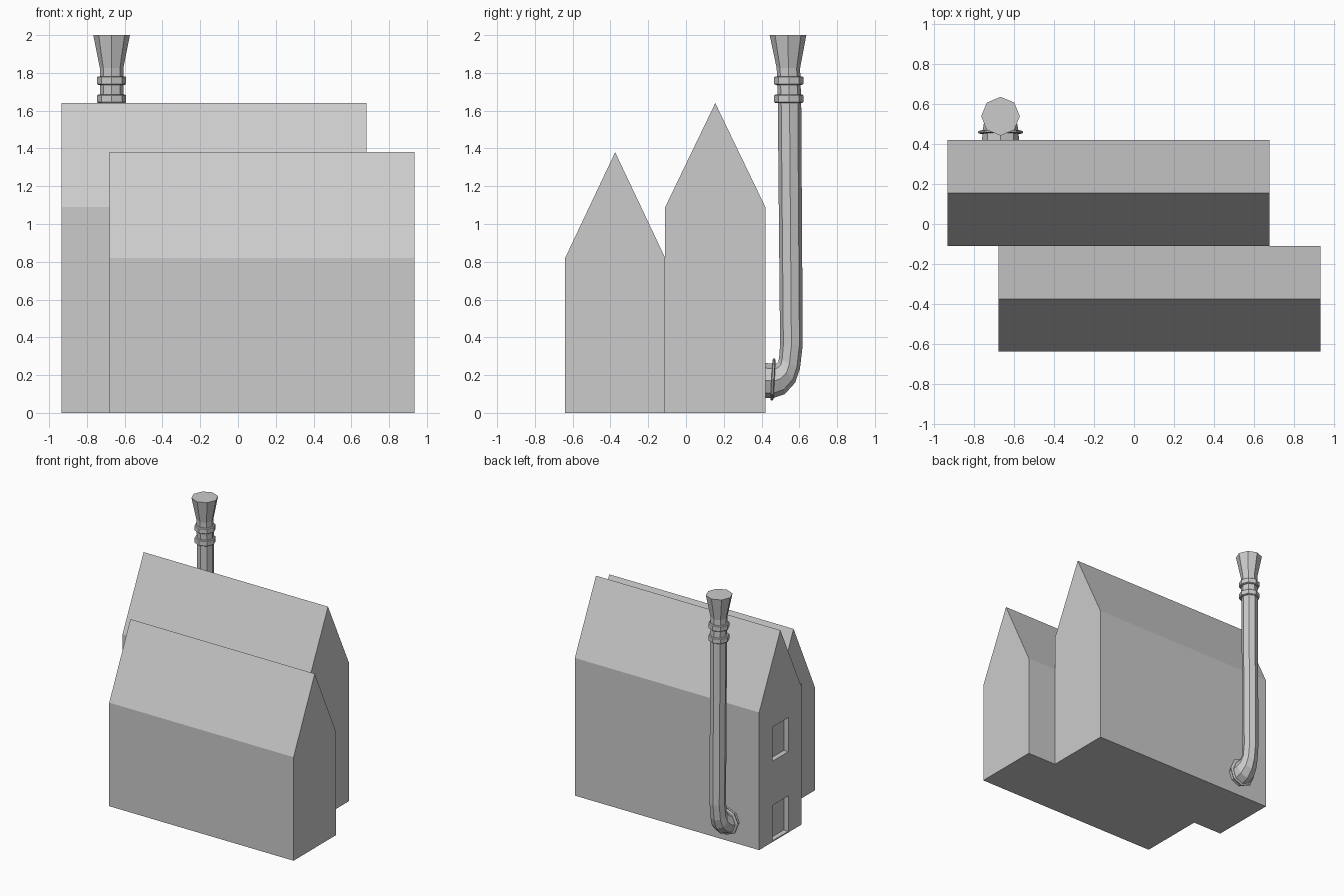
import bpy
import bmesh
from math import sin, cos, pi, radians

if "Cube" in bpy.data.objects:
    bpy.data.objects.remove(bpy.data.objects["Cube"])


def new_object(name, bm):
    bmesh.ops.recalc_face_normals(bm, faces=bm.faces)
    mesh = bpy.data.meshes.new(name)
    bm.to_mesh(mesh)
    bm.free()
    ob = bpy.data.objects.new(name, mesh)
    bpy.context.collection.objects.link(ob)
    return ob


def house(name, x0, x1, y0, y1, eaves, ridge):
    """Gabled block: pentagon profile extruded along x."""
    bm = bmesh.new()
    profile = [(y0, 0), (y1, 0), (y1, eaves), ((y0 + y1) / 2, ridge), (y0, eaves)]
    face = bm.faces.new([bm.verts.new((x0, y, z)) for y, z in profile])
    ext = bmesh.ops.extrude_face_region(bm, geom=[face])["geom"]
    verts = [v for v in ext if isinstance(v, bmesh.types.BMVert)]
    bmesh.ops.translate(bm, verts=verts, vec=(x1 - x0, 0, 0))
    # extruding may drop the source face, so close the gable if open
    bmesh.ops.holes_fill(bm, edges=[e for e in bm.edges if e.is_boundary])
    return new_object(name, bm)


def recess(ob, x, y, z0, z1, width=0.2, depth=0.04):
    """Cut a shallow rectangular opening into the left gable wall."""
    bm = bmesh.new()
    bmesh.ops.create_cube(bm, size=1)
    bmesh.ops.scale(bm, verts=bm.verts, vec=(2 * depth, width, z1 - z0))
    bmesh.ops.translate(bm, verts=bm.verts, vec=(x, y, (z0 + z1) / 2))
    cutter = new_object("opening_cutter", bm)
    cutter.hide_render = True
    mod = ob.modifiers.new("opening", "BOOLEAN")
    mod.operation = "DIFFERENCE"
    mod.solver = "EXACT"
    mod.object = cutter
    bpy.context.view_layer.objects.active = ob
    bpy.ops.object.modifier_apply(modifier=mod.name)
    bpy.data.objects.remove(cutter)


def tube(name, rings, x=-0.669, sides=8):
    """Loft octagon rings given as (y, z, radius, axis angle)."""
    bm = bmesh.new()
    loops = []
    for y, z, r, a in rings:
        a = radians(a)
        loops.append([bm.verts.new((x + r * cos(t), y + r * sin(t) * sin(a),
                                    z - r * sin(t) * cos(a)))
                      for t in (2 * pi * i / sides for i in range(sides))])
    for lo, hi in zip(loops, loops[1:]):
        for i in range(sides):
            j = (i + 1) % sides
            bm.faces.new((lo[i], lo[j], hi[j], hi[i]))
    bm.faces.new(loops[0][::-1])
    bm.faces.new(loops[-1])
    return new_object(name, bm)


# Two staggered gabled houses, each with a door and window on the left end
for name, x0, x1, y0, y1, eaves, ridge in (
        ("back_house", -0.935, 0.68, -0.11, 0.42, 1.09, 1.64),
        ("front_house", -0.68, 0.935, -0.64, -0.11, 0.82, 1.38)):
    body = house(name, x0, x1, y0, y1, eaves, ridge)
    for z0, z1 in ((0.01, 0.29), (0.64, 0.91)):
        recess(body, x0, (y0 + y1) / 2, z0, z1)

# Stove pipe: wall stub, elbow, long riser and flared top
tube("chimney_pipe", [
    (0.41, 0.172, 0.093, 0), (0.467, 0.17, 0.09, 0), (0.502, 0.181, 0.084, 15),
    (0.533, 0.215, 0.071, 39), (0.548, 0.262, 0.062, 63), (0.558, 0.36, 0.06, 90),
    (0.548, 1.64, 0.062, 90), (0.542, 1.825, 0.062, 90), (0.54, 2.0, 0.097, 90)])

# Collars: wall flange and two bands below the flare
tube("wall_flange", [(0.452, 0.177, 0.102, -3), (0.456, 0.177, 0.112, -3),
                     (0.464, 0.177, 0.112, -3), (0.469, 0.177, 0.102, -3)])
for z in (1.64, 1.737):
    tube("chimney_band", [(0.544, z, 0.071, 90), (0.544, z + 0.005, 0.077, 90),
                          (0.544, z + 0.04, 0.077, 90), (0.544, z + 0.045, 0.071, 90)])
